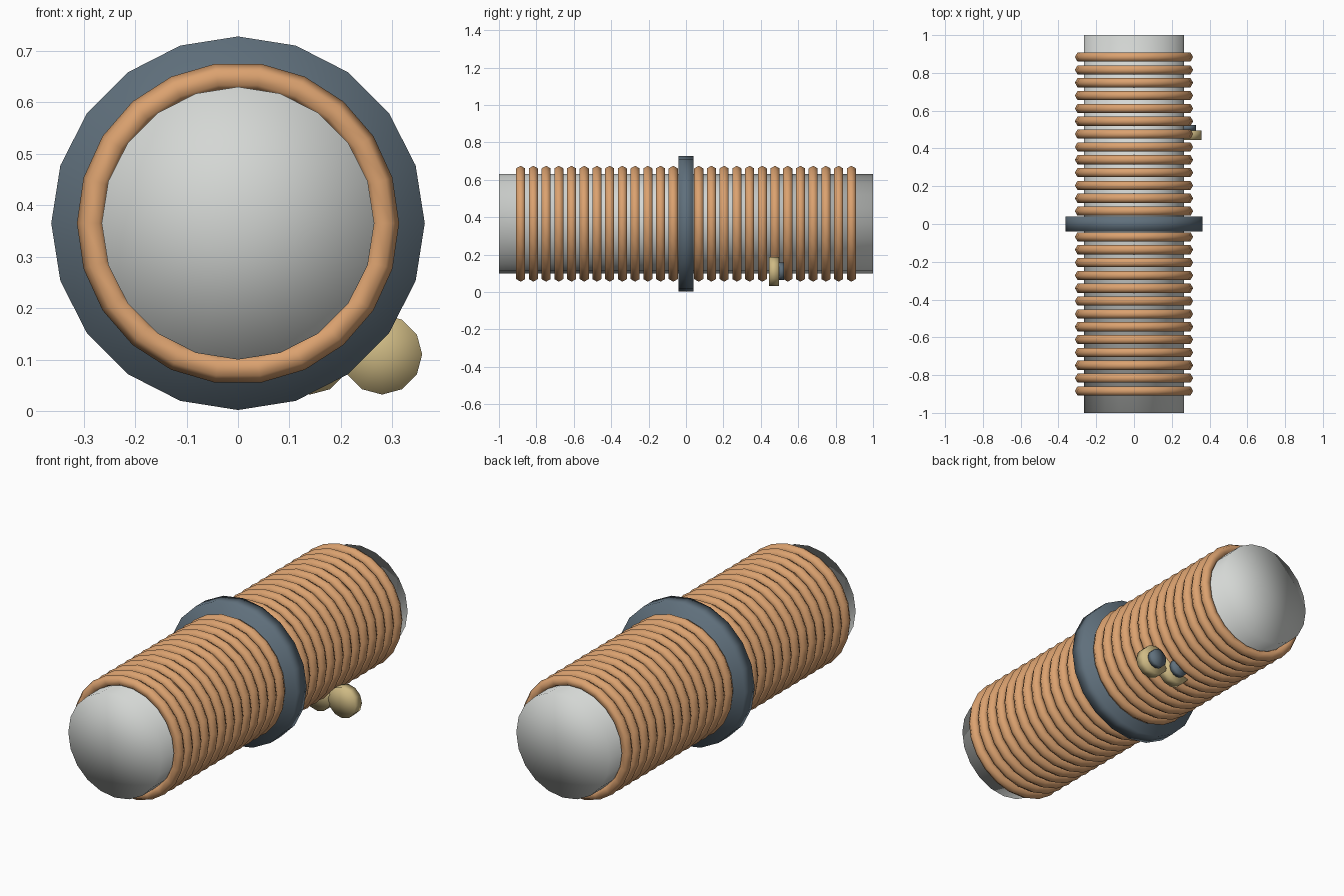
import bpy
import math

cube = bpy.data.objects.get("Cube")
if cube:
    bpy.data.objects.remove(cube, do_unlink=True)

AXIS_Z = 0.365                      # height of the main axis
ALONG_Y = (math.pi / 2, 0, 0)       # turns a z-axis primitive to lie along y


def material(name, rgb):
    mat = bpy.data.materials.new(name)
    mat.use_nodes = True
    mat.diffuse_color = (*rgb, 1)
    mat.node_tree.nodes["Principled BSDF"].inputs["Base Color"].default_value = (*rgb, 1)
    return mat


def finish(name, mat):
    obj = bpy.context.object
    obj.name = name
    obj.data.materials.append(mat)
    bpy.ops.object.shade_smooth()
    return obj


def disc(name, mat, sides, radius, depth, centre):
    """Capped cylinder along y with softly shaded ends."""
    # rotated so that one corner points straight up
    bpy.ops.mesh.primitive_cylinder_add(
        vertices=sides, radius=radius, depth=depth, end_fill_type='TRIFAN',
        location=centre, rotation=ALONG_Y)
    return finish(name, mat)


grey = material("light grey", (0.66, 0.68, 0.66))
copper = material("copper", (0.71, 0.36, 0.16))
slate = material("slate blue", (0.115, 0.16, 0.2))
brass = material("pale brass", (0.62, 0.49, 0.23))

# Core rod and central collar
disc("core", grey, 20, 0.265, 2.0, (0, 0, AXIS_Z))
disc("collar", slate, 20, 0.363, 0.08, (0, 0, AXIS_Z))

# Winding: evenly spaced rings, the middle one hidden in the collar
SPACING = 0.068
for i in range(-13, 14):
    bpy.ops.mesh.primitive_torus_add(
        major_segments=22, minor_segments=6, major_radius=0.285,
        minor_radius=0.028, location=(0, i * SPACING, AXIS_Z), rotation=ALONG_Y)
    finish(f"winding_ring_{i + 14}", copper)

# Pair of terminals with dark buttons on their back faces
for side, x in (("inner", 0.14), ("outer", 0.28)):
    disc(f"{side}_terminal", brass, 12, 0.078, 0.052, (x, 0.47, 0.11))
    disc(f"{side}_terminal_button", slate, 12, 0.047, 0.03, (x, 0.51, 0.11))
